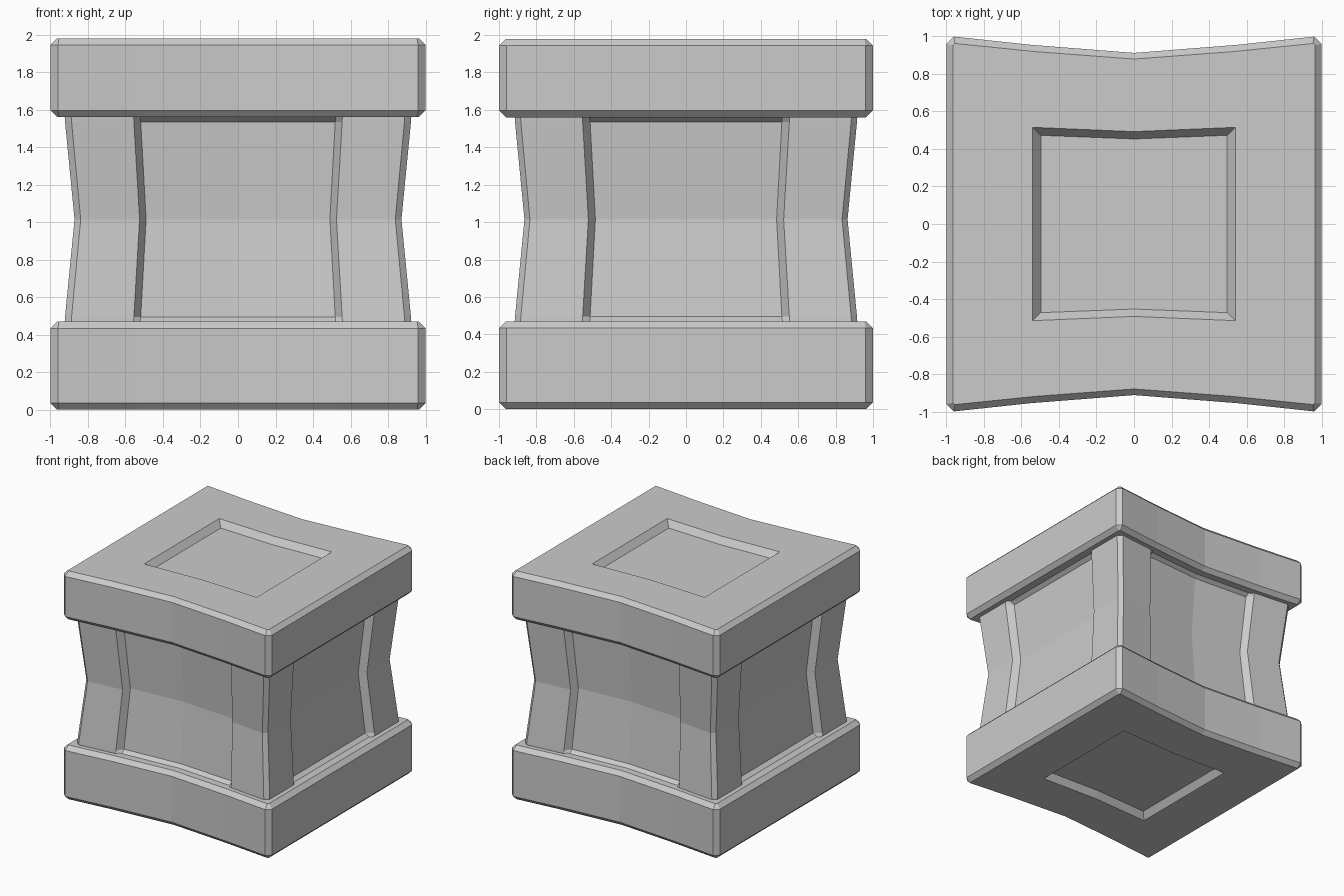
import bpy, bmesh

if "Cube" in bpy.data.objects:
    bpy.data.objects.remove(bpy.data.objects["Cube"])


def lerp(a, b, t):
    return a + (b - a) * t


def bow(x):
    # front/back pinch towards the middle of the block
    x = min(abs(x), 0.97)
    if x < 0.55:
        return lerp(0.912, 0.955, x / 0.55)
    return lerp(0.955, 1.0, (x - 0.55) / 0.42)


def turn4(side):
    # repeat one side of a square outline around the z axis
    pts = []
    for _ in range(4):
        pts += side
        side = [(-y, x) for x, y in side]
    return pts


def slab_ring(h, c, z):
    m = h * 0.55
    side = [(-(h - c), -h), (-m, -h), (0, -h), (m, -h), (h - c, -h)]
    return [(x, y * bow(x), z) for x, y in turn4(side)]


def body_ring(d, z):
    h, c, o, i = 0.925, 0.035, 0.557, 0.52
    side = [(-(h - c), -h), (-o, -h), (-i, d - h), (0, d - h),
            (i, d - h), (o, -h), (h - c, -h)]
    w = 0.942 + 0.058 * min(1, abs(z - 1.015) / 0.55)   # waist
    return [(x * w, y * w * bow(x), z) for x, y in turn4(side)]


def loft(name, rings):
    bm = bmesh.new()
    loops = [[bm.verts.new(p) for p in r] for r in rings]
    n = len(loops[0])
    for a, b in zip(loops, loops[1:]):
        for k in range(n):
            j = (k + 1) % n
            bm.faces.new((a[k], a[j], b[j], b[k]))
    bm.faces.new(loops[0][::-1])
    bm.faces.new(loops[-1])
    bmesh.ops.remove_doubles(bm, verts=bm.verts, dist=1e-5)
    bmesh.ops.recalc_face_normals(bm, faces=bm.faces)
    me = bpy.data.meshes.new(name)
    bm.to_mesh(me)
    bm.free()
    ob = bpy.data.objects.new(name, me)
    bpy.context.collection.objects.link(ob)
    return ob


def slab(name, outer, inner):
    # chamfered slab with a sunken panel in its outer face
    s = 1 if outer > inner else -1
    e = 0.036
    loft(name, [
        slab_ring(1 - e, 0.01, inner),
        slab_ring(1, 0.04, inner + s * e),
        slab_ring(1, 0.04, outer - s * e),
        slab_ring(1 - e, 0.01, outer),
        slab_ring(0.54, 0, outer),
        slab_ring(0.497, 0, outer - s * 0.055),
    ])


# top and bottom slabs
slab("bottom_slab", 0.0, 0.47)
slab("top_slab", 1.98, 1.56)

# waisted middle with a recessed panel on each side
loft("middle_body", [body_ring(d, z) for d, z in (
    (0, 0.42), (0, 0.45), (0.06, 0.495), (0.06, 1.015), (0.06, 1.535),
    (0, 1.58), (0, 1.61))])
